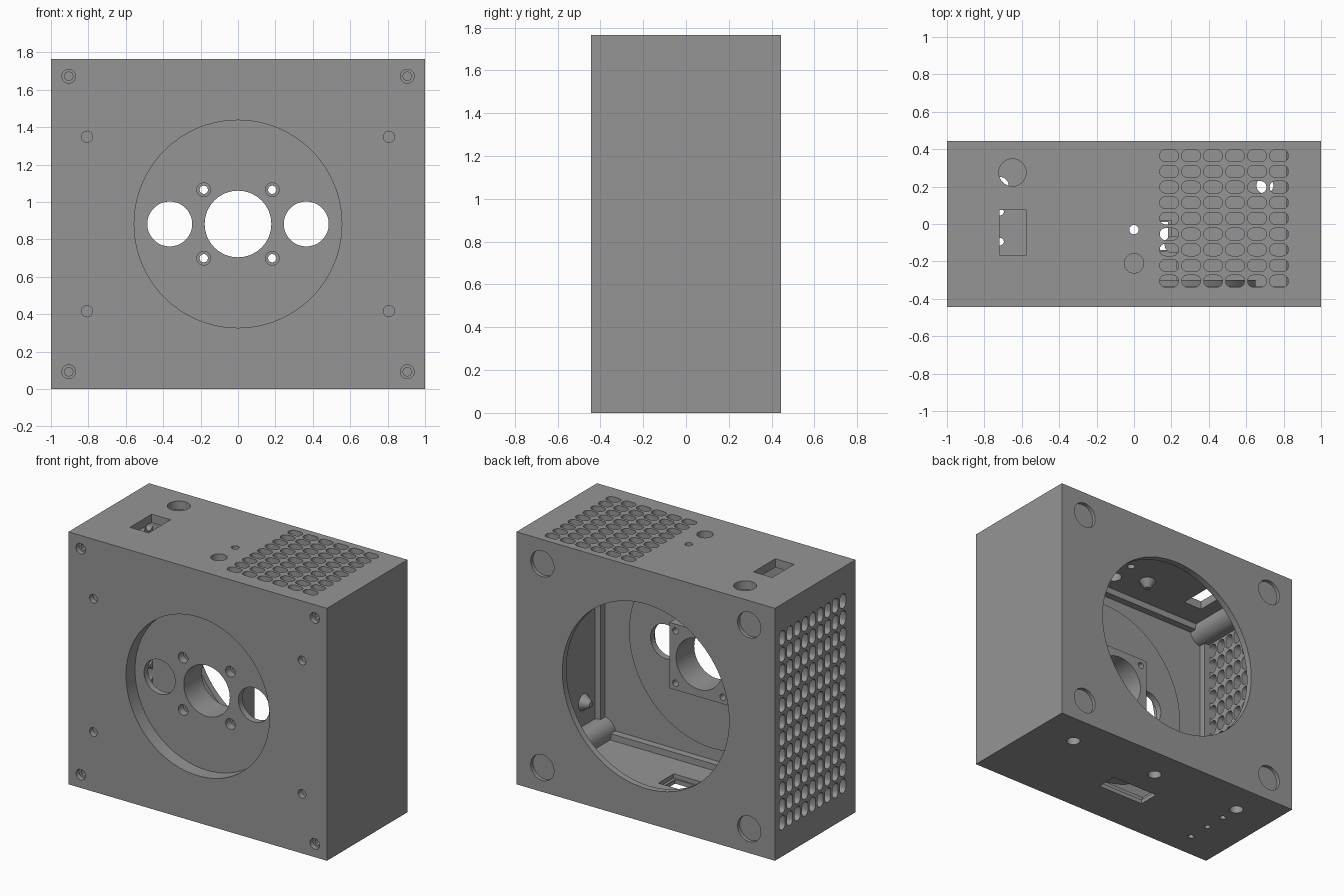
import bpy, bmesh, math
from mathutils import Matrix, Vector

if "Cube" in bpy.data.objects:
    bpy.data.objects.remove(bpy.data.objects["Cube"])

H = 1.765           # height
D = 0.445           # half depth
MID = H / 2

grey = bpy.data.materials.new("plain_grey")
grey.diffuse_color = (0.30, 0.30, 0.30, 1)
grey.use_nodes = True
grey.node_tree.nodes["Principled BSDF"].inputs["Base Color"].default_value = grey.diffuse_color

TURN = {'X': Matrix.Rotation(math.pi / 2, 4, 'Y'),
        'Y': Matrix.Rotation(-math.pi / 2, 4, 'X'),
        'Z': Matrix.Identity(4)}


def place(axis, u, v, w):
    """u, v are the two in-plane coordinates, w lies along the axis."""
    return Vector({'X': (w, u, v), 'Y': (u, w, v), 'Z': (u, v, w)}[axis])


def rod(bm, axis, u, v, a, b, r, r2=None, seg=48):
    m = Matrix.Translation(place(axis, u, v, (a + b) / 2)) @ TURN[axis]
    bmesh.ops.create_cone(bm, cap_ends=True, segments=seg, radius1=r,
                          radius2=r if r2 is None else r2, depth=b - a, matrix=m)


def box(bm, x0, x1, y0, y1, z0, z1):
    m = Matrix.Translation(((x0 + x1) / 2, (y0 + y1) / 2, (z0 + z1) / 2))
    bmesh.ops.create_cube(bm, size=1, matrix=m @ Matrix.Diagonal((x1 - x0, y1 - y0, z1 - z0, 1)))


def slot(bm, axis, u, v, a, b, w, h, r=0.03):
    """Rounded rectangle prism."""
    pts = []
    for i, (sx, sy) in enumerate(((1, 1), (-1, 1), (-1, -1), (1, -1))):
        for k in range(5):
            t = math.pi / 2 * (i + k / 4)
            pts.append((u + sx * (w / 2 - r) + r * math.cos(t),
                        v + sy * (h / 2 - r) + r * math.sin(t)))
    face = bm.faces.new([bm.verts.new(place(axis, p, q, a)) for p, q in pts])
    new = bmesh.ops.extrude_face_region(bm, geom=[face])["geom"]
    bmesh.ops.translate(bm, verts=[g for g in new if isinstance(g, bmesh.types.BMVert)],
                        vec=place(axis, 0, 0, b - a))


def make(name, fill):
    bm = bmesh.new()
    fill(bm)
    bmesh.ops.recalc_face_normals(bm, faces=bm.faces)
    me = bpy.data.meshes.new(name)
    bm.to_mesh(me)
    bm.free()
    me.materials.append(grey)
    ob = bpy.data.objects.new(name, me)
    bpy.context.collection.objects.link(ob)
    return ob


def combine(fill, op):
    tool = make("tool", fill)
    mod = housing.modifiers.new("bool", 'BOOLEAN')
    mod.operation, mod.solver, mod.object = op, 'EXACT', tool
    bpy.context.view_layer.objects.active = housing
    bpy.ops.object.modifier_apply(modifier=mod.name)
    bpy.data.objects.remove(tool)


CORNERS = [(sx * 0.905, MID + sz * 0.79) for sx in (-1, 1) for sz in (-1, 1)]
BOSS = [(sx * 0.183, MID + sz * 0.183) for sx in (-1, 1) for sz in (-1, 1)]


# Corner posts, round thick plate behind the dish, small conical standoffs
def inner_parts(bm):
    rod(bm, 'Y', 0, MID, -0.42, -0.30, 0.65, seg=96)
    for x, z in CORNERS:
        rod(bm, 'Y', x, z, -0.42, 0.42, 0.09)
    for z in (0.34, H - 0.34):
        rod(bm, 'X', -0.21, z, 0.88, 0.96, 0.02, 0.07, 24)
    for x in (-0.21, 0.21):
        rod(bm, 'Z', x, -0.11, 1.65, 1.725, 0.02, 0.07, 24)


# Openings on every side
def openings(bm):
    rod(bm, 'Y', 0, MID, -0.55, -0.345, 0.555, seg=96)      # front dish
    rod(bm, 'Y', 0, MID, 0.30, 0.55, 0.645, seg=96)         # rear opening
    for sx in (-1, 1):
        for sz in (-1, 1):
            rod(bm, 'Y', sx * 0.807, MID + sz * 0.466, -0.5, -0.405, 0.03, seg=32)
            rod(bm, 'Y', sx * 0.80, MID + sz * 0.7125, 0.42, 0.5, 0.09)
    for x, z in CORNERS:
        rod(bm, 'Y', x, z, -0.5, -0.41, 0.037, seg=32)
    # vent grids: top and left side
    for j in range(9):
        y = 0.365 - j * 0.0838
        for i in range(6):
            slot(bm, 'Z', 0.188 + i * 0.1175, y, 1.69, 1.85, 0.1, 0.064)
        for i in range(12):
            slot(bm, 'X', y, MID + (i - 5.5) * 0.1175, -1.1, -0.925, 0.064, 0.1)
    # top sockets
    box(bm, -0.72, -0.575, -0.165, 0.075, 1.68, 1.85)
    rod(bm, 'Z', -0.65, 0.275, 1.68, 1.85, 0.073)
    rod(bm, 'Z', 0, -0.21, 1.68, 1.85, 0.052)
    rod(bm, 'Z', 0, -0.03, 1.68, 1.85, 0.025, seg=32)
    # bottom holes
    box(bm, -0.2, 0.2, -0.15, 0.02, 0.03, 0.09)
    for x, y, r in ((0.70, 0.206, 0.045), (0, 0.212, 0.045), (-0.716, 0.206, 0.045),
                    (-0.716, 0.066, 0.02), (-0.716, -0.094, 0.02), (-0.716, -0.264, 0.02)):
        rod(bm, 'Z', x, y, -0.1, 0.12, r, seg=32)


# Holes through the dish, screw pilots, bottom slot
def second_holes(bm):
    rod(bm, 'Y', 0, MID, -0.4, 0, 0.178, seg=64)
    for s in (-1, 1):
        rod(bm, 'Y', s * 0.365, MID, -0.4, -0.2, 0.12, seg=64)
    for x, z in BOSS:
        rod(bm, 'Y', x, z, -0.4, -0.29, 0.037, seg=32)
    for x, z in CORNERS:
        rod(bm, 'Y', x, z, -0.43, -0.2, 0.024, seg=8)
    box(bm, -0.182, 0.182, -0.14, 0.01, -0.1, 0.06)


def boss_screws(bm):
    for x, z in BOSS:
        rod(bm, 'Y', x, z, -0.32, 0, 0.022, seg=32)


housing = make("housing", lambda bm: box(bm, -1, 1, -D, D, 0, H))
# main cavity, then narrower front cavity leaving a ledge all round
combine(lambda bm: box(bm, -0.94, 0.94, -0.335, 0.40, 0.06, H - 0.06), 'DIFFERENCE')
combine(lambda bm: box(bm, -0.895, 0.895, -0.385, -0.2, 0.105, H - 0.105), 'DIFFERENCE')
combine(inner_parts, 'UNION')
# square block behind the central hole
combine(lambda bm: box(bm, -0.23, 0.23, -0.33, -0.145, MID - 0.23, MID + 0.23), 'UNION')
combine(openings, 'DIFFERENCE')
combine(second_holes, 'DIFFERENCE')
combine(boss_screws, 'DIFFERENCE')

# single material and smooth round walls
housing.data.materials.clear()
housing.data.materials.append(grey)
for p in housing.data.polygons:
    p.material_index = 0
for o in bpy.context.selected_objects:
    o.select_set(False)
housing.select_set(True)
bpy.context.view_layer.objects.active = housing
bpy.ops.object.shade_smooth_by_angle(angle=math.radians(30))
